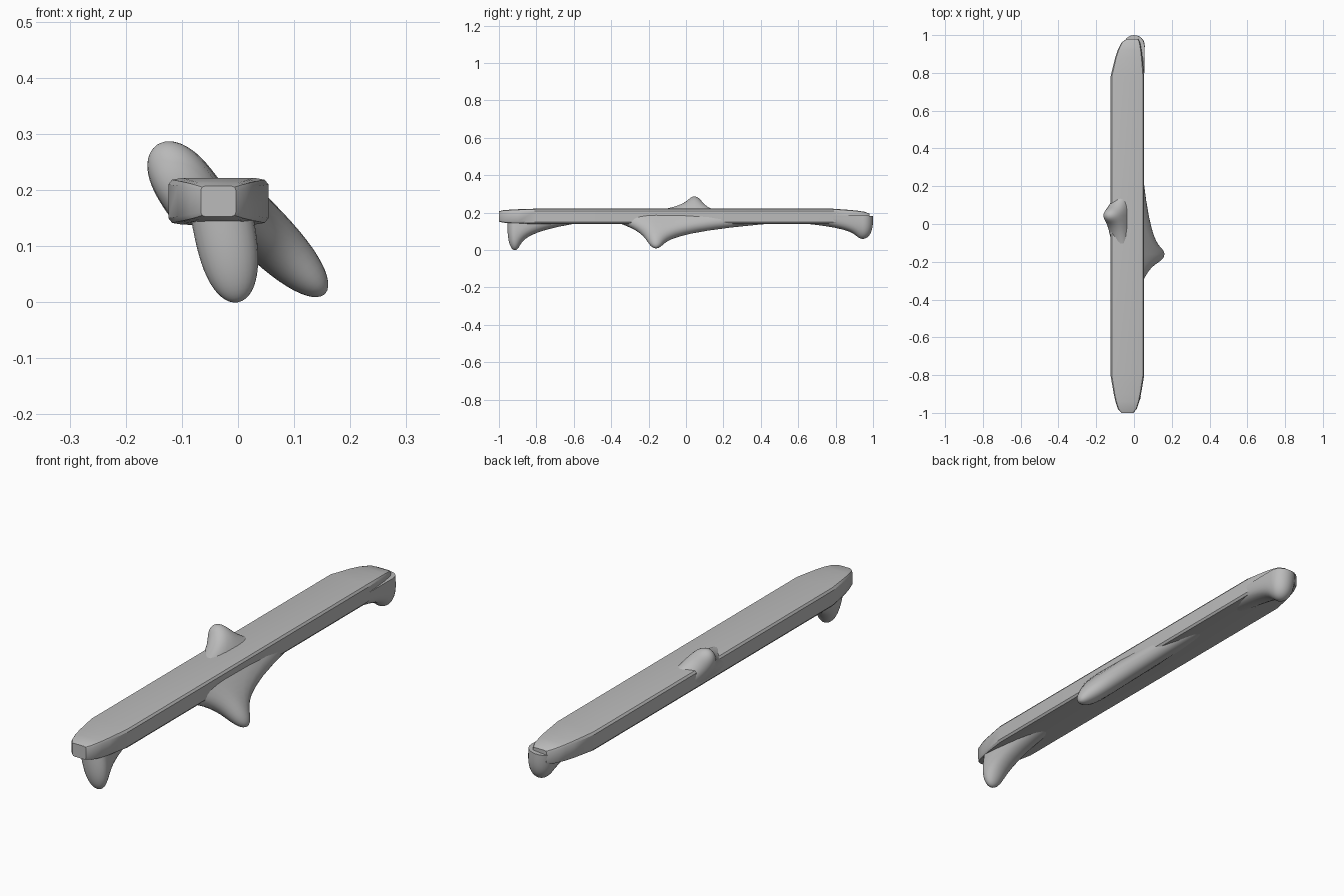
import bpy, bmesh, math
from mathutils import Vector

cube = bpy.data.objects.get("Cube")
if cube:
    bpy.data.objects.remove(cube, do_unlink=True)

shade = (0.5, 0.5, 0.5, 1)
grey = bpy.data.materials.new("plain grey")
grey.use_nodes = True
grey.diffuse_color = shade
grey.node_tree.nodes["Principled BSDF"].inputs["Base Color"].default_value = shade


def loft(name, rings, sharp_angle):
    """Skin a list of closed point rings and cap both ends."""
    bm = bmesh.new()
    loops = [[bm.verts.new(point) for point in ring] for ring in rings]
    for lower, upper in zip(loops, loops[1:]):
        for i in range(len(lower)):
            bm.faces.new((lower[i - 1], lower[i], upper[i], upper[i - 1]))
    bm.faces.new(loops[0])
    bm.faces.new(loops[-1])
    bmesh.ops.recalc_face_normals(bm, faces=bm.faces)
    mesh = bpy.data.meshes.new(name)
    bm.to_mesh(mesh)
    bm.free()
    mesh.materials.append(grey)
    part = bpy.data.objects.new(name, mesh)
    bpy.context.collection.objects.link(part)
    bpy.ops.object.select_all(action="DESELECT")
    part.select_set(True)
    bpy.context.view_layer.objects.active = part
    bpy.ops.object.shade_smooth_by_angle(angle=math.radians(sharp_angle))


def boxy(value):
    """Push a sine or cosine outward to make a chamfered box section."""
    return math.copysign(abs(value) ** 0.25, value)


def bar_ring(y, inset, shift, drop):
    """Bar section, narrowing with the square root of the inset from its end."""
    taper = 0.35 + 0.65 * math.sqrt(inset / 0.2)
    centre = Vector((shift * (1 - taper) - 0.035, y, 0.18 - drop * (1 - taper)))
    width, height = 0.09 * taper, 0.042 * taper ** 0.4
    angles = [math.tau * (i + 0.5) / 12 for i in range(12)]
    return [centre + Vector((width * boxy(math.cos(a)), 0, height * boxy(math.sin(a))))
            for a in angles]


def stub(name, base, tip, y, length, width, front_flare, back_flare, steps=16, sides=24):
    """Round-tipped stub from base to tip, flaring along the bar at its root."""
    base, tip = Vector((base[0], y, base[1])), Vector((tip[0], y, tip[1]))
    axis = tip - base
    across = Vector((-axis.z, 0, axis.x)).normalized()
    rings = []
    for step in range(steps):
        t = math.sin(math.pi / 2 * step / (steps - 0.8))
        rounding = math.sqrt(1 - t ** 3)
        flare = (1 - t) ** 3
        ring = []
        for i in range(sides):
            angle = math.tau * i / sides
            along = math.sin(angle)
            reach = length * rounding + flare * (back_flare if along > 0 else front_flare)
            ring.append(base + axis * t + across * width * rounding * math.cos(angle)
                        + Vector((0, reach * along, 0)))
        rings.append(ring)
    loft(name, rings, 60)


# Long bar, with both ends tapered and the back end dipping
insets = (0, 0.02, 0.06, 0.1, 0.2)
front_end = [bar_ring(inset - 1, inset, 0, 0) for inset in insets]
back_end = [bar_ring(0.98 - inset, inset, 0.04, 0.02) for inset in reversed(insets)]
loft("main_bar", front_end + back_end, 35)

# Feet beneath the two ends
stub("front_foot", (-0.03, 0.16), (0, 0), y=-0.915, length=0.04, width=0.055,
     front_flare=0, back_flare=0.4)
stub("back_foot", (0, 0.18), (0.01, 0.06), y=0.945, length=0.055, width=0.055,
     front_flare=0.8, back_flare=0)

# Slanting leg on the left and raised knob on the right
stub("left_leg", (0, 0.17), (0.155, 0.015), y=-0.16, length=0.06, width=0.05,
     front_flare=0.2, back_flare=0.8)
stub("right_knob", (-0.07, 0.175), (-0.145, 0.28), y=0.045, length=0.05, width=0.055,
     front_flare=0.35, back_flare=0.15)
